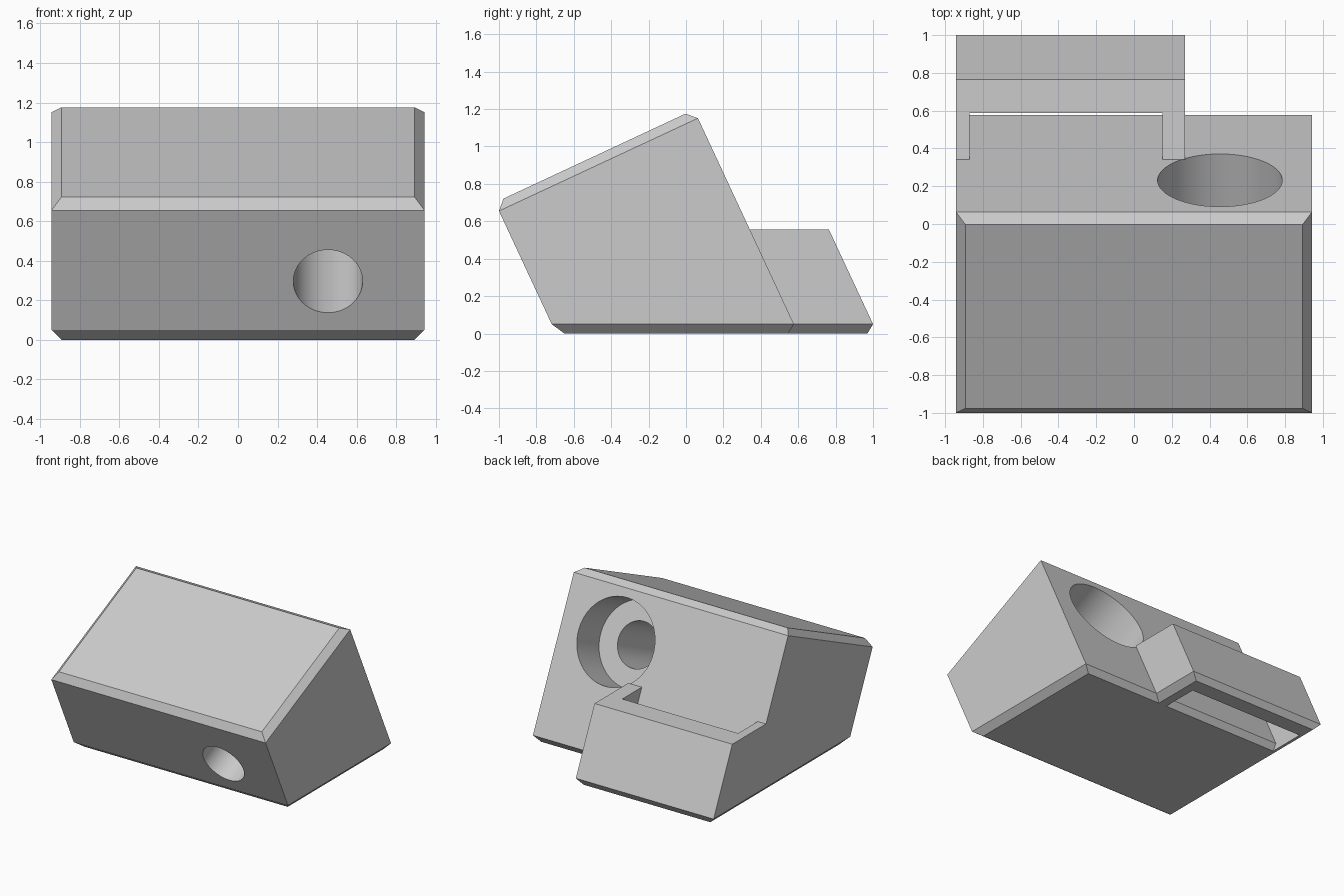
import bpy
import bmesh
from math import radians, sin, cos, tan
from mathutils import Vector

cube = bpy.data.objects.get("Cube")
if cube:
    bpy.data.objects.remove(cube, do_unlink=True)

TILT = radians(25)
LEAN = tan(TILT)                                # backward run per unit of drop
ALONG = Vector((0, cos(TILT), sin(TILT)))       # front to back of the tilted block
UP = Vector((0, -sin(TILT), cos(TILT)))         # up the sloping walls
W = 0.943                                       # half width
C = 0.05                                        # chamfer size

grey = bpy.data.materials.new("plain grey")
grey.use_nodes = True
grey.diffuse_color = (0.6, 0.6, 0.6, 1)
grey.node_tree.nodes["Principled BSDF"].inputs["Base Color"].default_value = (0.6, 0.6, 0.6, 1)


def loft(name, rings):
    """Solid through rectangular rings given as (x0, x1, front yz, back yz)."""
    bm = bmesh.new()
    loops = []
    for x0, x1, f, b in rings:
        corners = ((x0, *f), (x1, *f), (x1, *b), (x0, *b))
        loops.append([bm.verts.new(p) for p in corners])
    for low, high in zip(loops, loops[1:]):
        for i in range(4):
            j = (i + 1) % 4
            bm.faces.new((low[i], low[j], high[j], high[i]))
    bm.faces.new(loops[0][::-1])
    bm.faces.new(loops[-1])
    bmesh.ops.recalc_face_normals(bm, faces=bm.faces)
    mesh = bpy.data.meshes.new(name)
    bm.to_mesh(mesh)
    bm.free()
    mesh.materials.append(grey)
    obj = bpy.data.objects.new(name, mesh)
    bpy.context.collection.objects.link(obj)
    return obj


def cylinder(name, radius, start, end):
    """Round cutter along the tilted axis between two distances from the front."""
    mid = HOLE + ALONG * (start + end) / 2
    bpy.ops.mesh.primitive_cylinder_add(vertices=96, radius=radius, depth=end - start,
                                        location=mid, rotation=(TILT - radians(90), 0, 0))
    obj = bpy.context.object
    obj.name = name
    obj.data.materials.append(grey)
    return obj


def cut(target, cutter):
    """Subtract the cutter and discard it."""
    mod = target.modifiers.new("cut", 'BOOLEAN')
    mod.operation = 'DIFFERENCE'
    mod.solver = 'EXACT'
    mod.object = cutter
    cutter.hide_render = True
    bpy.ops.object.select_all(action='DESELECT')
    bpy.context.view_layer.objects.active = target
    target.select_set(True)
    bpy.ops.object.modifier_apply(modifier=mod.name)
    bpy.data.objects.remove(cutter, do_unlink=True)


# Tilted block, chamfered around the base and the sloping top
DEPTH = 1.174
front = Vector((0, -1, 0.655))
back = front + ALONG * DEPTH
top_front = front + (ALONG + UP) * C
top_back = back + (UP - ALONG) * C
block = loft("tilted_block", [
    (-W + C, W - C, (-0.65, 0), (0.545, 0)),
    (-W, W, (-0.718, C), (0.577, C)),
    (-W, W, front.yz, back.yz),
    (-W + C, W - C, top_front.yz, top_back.yz),
])

# Stepped through hole: narrow at the front, wide at the back
HOLE = Vector((0.455, -0.834, 0.295))
cut(block, cylinder("narrow_bore", 0.175, -0.3, DEPTH + 0.3))
cut(block, cylinder("wide_bore", 0.33, DEPTH - 0.307, DEPTH + 0.3))

# Rear clip against the sloping back wall
TOP = 0.555
clip = loft("rear_clip", [
    (-W + C, 0.27 - C, (0.545, 0), (0.97, 0)),
    (-W, 0.27, (0.577, C), (1, C)),
    (-W, 0.27, (0.577 - (TOP - C) * LEAN, TOP), (1 - (TOP - C) * LEAN, TOP)),
])

# Slot between the clip and the block, open above and below
slot_rings = []
for z in (-0.1, 0.7):
    y = 0.587 + (TOP - z) * LEAN
    slot_rings.append((-0.87, 0.15, (y - 0.5, z), (y, z)))
cut(clip, loft("slot_cutter", slot_rings))

# Smooth bores, crisp edges elsewhere
for obj in (block, clip):
    bpy.ops.object.select_all(action='DESELECT')
    bpy.context.view_layer.objects.active = obj
    obj.select_set(True)
    bpy.ops.object.shade_smooth_by_angle(angle=radians(20))
